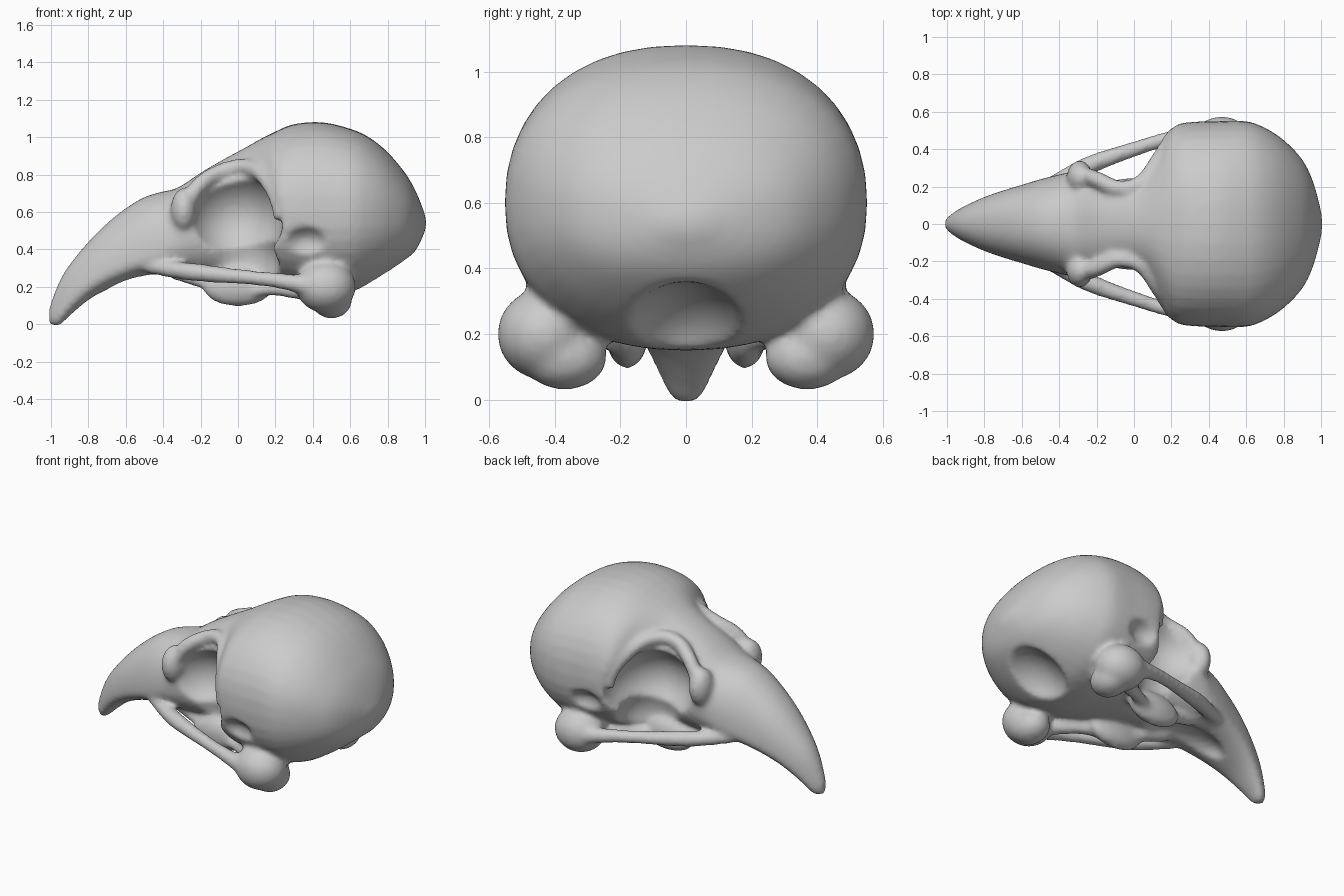
import bpy, bmesh, math
from mathutils import Vector, Matrix

if "Cube" in bpy.data.objects:
    bpy.data.objects.remove(bpy.data.objects["Cube"])

bone = bpy.data.materials.new("bone_grey")
bone.use_nodes = True
GREY = (0.6, 0.6, 0.6, 1)
bone.diffuse_color = GREY
bone.node_tree.nodes["Principled BSDF"].inputs["Base Color"].default_value = GREY


def finish(name, bm, helper=True):
    bmesh.ops.recalc_face_normals(bm, faces=bm.faces)
    me = bpy.data.meshes.new(name)
    bm.to_mesh(me)
    bm.free()
    me.materials.append(bone)
    ob = bpy.data.objects.new(name, me)
    bpy.context.collection.objects.link(ob)
    if helper:
        ob.hide_render = True
        ob.hide_set(True)
    return ob


def loft(bm, rings):
    """Skin a list of closed rings and cap both ends."""
    loops = [[bm.verts.new(p) for p in r] for r in rings]
    n = len(loops[0])
    for a, b in zip(loops, loops[1:]):
        for i in range(n):
            j = (i + 1) % n
            bm.faces.new((a[i], a[j], b[j], b[i]))
    bm.faces.new(loops[0])
    bm.faces.new(loops[-1])


def spline(rows, steps):
    """Smooth curve through rows of numbers."""
    pts = [Vector(r) for r in rows]
    out = []
    for i in range(len(pts) - 1):
        p0, p1, p2, p3 = (pts[max(i - 1, 0)], pts[i], pts[i + 1],
                          pts[min(i + 2, len(pts) - 1)])
        for s in range(steps):
            t = s / steps
            out.append(p1 + ((p2 - p0) * t + (p0 * 2 - p1 * 5 + p2 * 4 - p3) * t * t
                             + (p1 * 3 - p0 - p2 * 3 + p3) * t ** 3) / 2)
    return out + [pts[-1]]


def blobs(name, items, sides=(1, -1)):
    """Ellipsoids given as (centre, radii), repeated on both sides."""
    bm = bmesh.new()
    for c, r in items:
        for s in sides:
            m = Matrix.Translation((c[0], c[1] * s, c[2])) @ Matrix.Diagonal((*r, 1))
            bmesh.ops.create_icosphere(bm, subdivisions=4, radius=1, matrix=m)
    return finish(name, bm)


def rods(name, path):
    """Round bar through (x, y, z, radius) points, repeated on both sides."""
    bm = bmesh.new()
    for s in (1, -1):
        pts = [(Vector((p[0], p[1] * s, p[2])), p[3]) for p in spline(path, 5)]
        rings = []
        for i, (p, r) in enumerate(pts):
            d = pts[min(i + 1, len(pts) - 1)][0] - pts[max(i - 1, 0)][0]
            q = d.to_track_quat('Z', 'Y')
            rings.append([p + q @ Vector((r * math.cos(a), r * math.sin(a), 0))
                          for a in (k * math.tau / 12 for k in range(12))])
        loft(bm, rings)
    return finish(name, bm)


# Braincase and beak: x, top, bottom, height of greatest width, half width
stations = [
    (-1.01, .09, .00, .04, .025), (-.96, .22, -.01, .06, .065),
    (-.9, .32, .045, .14, .1), (-.8, .44, .13, .22, .145),
    (-.7, .54, .185, .28, .18), (-.6, .62, .225, .32, .21),
    (-.5, .68, .25, .36, .24), (-.4, .71, .255, .4, .265),
    (-.32, .73, .25, .45, .28), (-.2, .81, .24, .5, .28),
    (-.08, .88, .23, .55, .27), (.04, .945, .22, .58, .3),
    (.12, .99, .21, .6, .4), (.2, 1.03, .2, .6, .52),
    (.3, 1.07, .18, .6, .545), (.45, 1.08, .15, .6, .55),
    (.6, 1.045, .16, .6, .55), (.7, 1.0, .2, .6, .515),
    (.8, .92, .26, .59, .45), (.9, .8, .34, .57, .345),
    (.96, .69, .41, .56, .22), (1.005, .57, .51, .54, .05)]
core = bmesh.new()
rings = []
for x, top, low, mid, w in spline(stations, 3):
    ring = []
    for k in range(40):
        a = k * math.tau / 40
        c, s = math.cos(a), math.sin(a)
        e = 2 / 2.25
        h = (top - mid) if s > 0 else (mid - low)
        ring.append((x, w * math.copysign(abs(c) ** e, c),
                     mid + h * math.copysign(abs(s) ** e, s)))
    rings.append(ring)
loft(core, rings)
skull = finish("skull", core, helper=False)

# Hollows
cuts = [
    blobs("eye_socket_cutter", [((-.02, .46, .57), (.265, .33, .26))]),
    blobs("socket_floor_cutter", [((.02, .36, .32), (.2, .18, .22))]),
    blobs("temple_cutter", [((.36, .6, .43), (.14, .13, .1))]),
    blobs("nape_cutter", [((.88, 0, .08), (.32, .24, .28))], sides=(1,)),
    blobs("palate_cutter", [((-.38, 0, .2), (.3, .13, .1))], sides=(1,)),
]
# Added bones
bones = [
    blobs("tear_bone", [((-.29, .25, .61), (.07, .09, .12))]),
    blobs("jaw_joint", [((.47, .43, .2), (.16, .145, .14))]),
    blobs("jaw_knob", [((.5, .37, .13), (.11, .13, .1))]),
    blobs("palate_bone", [((.0, .18, .2), (.19, .065, .105))]),
    rods("brow_ridge", [(-.29, .27, .62, .045), (-.2, .24, .75, .045),
                        (-.08, .19, .82, .045), (.04, .22, .84, .045),
                        (.13, .34, .8, .045), (.2, .46, .68, .04),
                        (.22, .49, .56, .03)]),
    rods("cheek_bar", [(-.48, .19, .31, .04), (-.25, .31, .28, .05),
                       (0, .4, .255, .042), (.2, .46, .235, .042),
                       (.42, .5, .2, .06)]),
    rods("rear_palate_rod", [(-.35, .12, .28, .04), (0, .18, .18, .04),
                             (.2, .26, .19, .04), (.42, .38, .16, .05)]),
]
for operation, parts in (("DIFFERENCE", cuts), ("UNION", bones)):
    for part in parts:
        mod = skull.modifiers.new(part.name, 'BOOLEAN')
        mod.operation = operation
        mod.solver = 'EXACT'
        mod.object = part

# Fuse everything into one soft surface
fuse = skull.modifiers.new("fuse", 'REMESH')
fuse.mode = 'VOXEL'
fuse.voxel_size = 0.016
fuse.use_smooth_shade = True
soften = skull.modifiers.new("soften", 'SMOOTH')
soften.factor = 0.5
soften.iterations = 10
